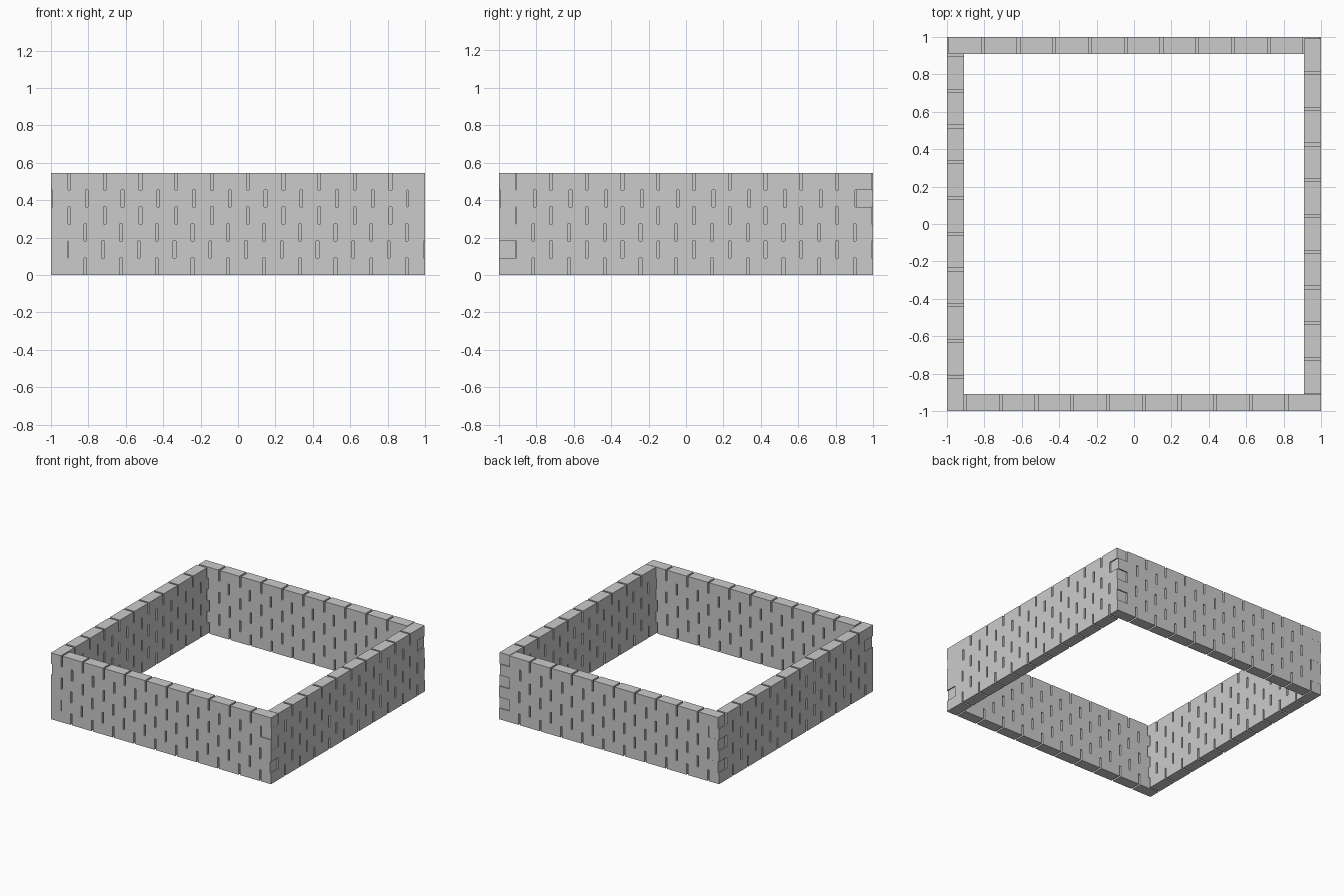
import bpy, bmesh
from mathutils import Matrix, Vector

if "Cube" in bpy.data.objects:
    bpy.data.objects.remove(bpy.data.objects["Cube"])

PITCH, LENGTH, THICK = 0.191, 0.1765, 0.0915
ROWS, PER_ROW = 6, 10
COURSE = 0.545 / ROWS

stone = bpy.data.materials.new("stone grey")
stone.diffuse_color = (0.6, 0.6, 0.6, 1)
stone.use_nodes = True
stone.node_tree.nodes["Principled BSDF"].inputs["Base Color"].default_value = stone.diffuse_color

# Starting position of each row of bricks, along +x or +y: bottom to top.
# Rows alternate direction so that the corners interlock.
STARTS = {
    "front": [-1.0, -0.905, -1.0, -0.896, -0.992, -0.896],
    "right": [-1.0, -0.905, -1.0, -0.905, -0.992, -0.905],
    "back":  [-0.896, -0.992, -0.896, -0.992, -0.905, -0.992],
    "left":  [-0.896, -1.0, -0.896, -1.0, -0.896, -1.0],
}


def add_brick(bm, lo, hi):
    lo, hi = Vector(lo), Vector(hi)
    m = Matrix.Translation((lo + hi) / 2) @ Matrix.Diagonal((*(hi - lo), 1))
    bmesh.ops.create_cube(bm, size=1, matrix=m)


# One object per wall
for side, starts in STARTS.items():
    bm = bmesh.new()
    a = -1.0 if side in ("front", "left") else 1.0 - THICK
    b = a + THICK
    for row, start in enumerate(starts):
        z0, z1 = row * COURSE, (row + 1) * COURSE
        for k in range(PER_ROW):
            s = start + k * PITCH
            e = s + LENGTH
            if side in ("front", "back"):
                add_brick(bm, (s, a, z0), (e, b, z1))
            else:
                add_brick(bm, (a, s, z0), (b, e, z1))
    mesh = bpy.data.meshes.new(side + "_brick_wall")
    bm.to_mesh(mesh)
    bm.free()
    mesh.materials.append(stone)
    bpy.context.collection.objects.link(bpy.data.objects.new(side + "_brick_wall", mesh))
